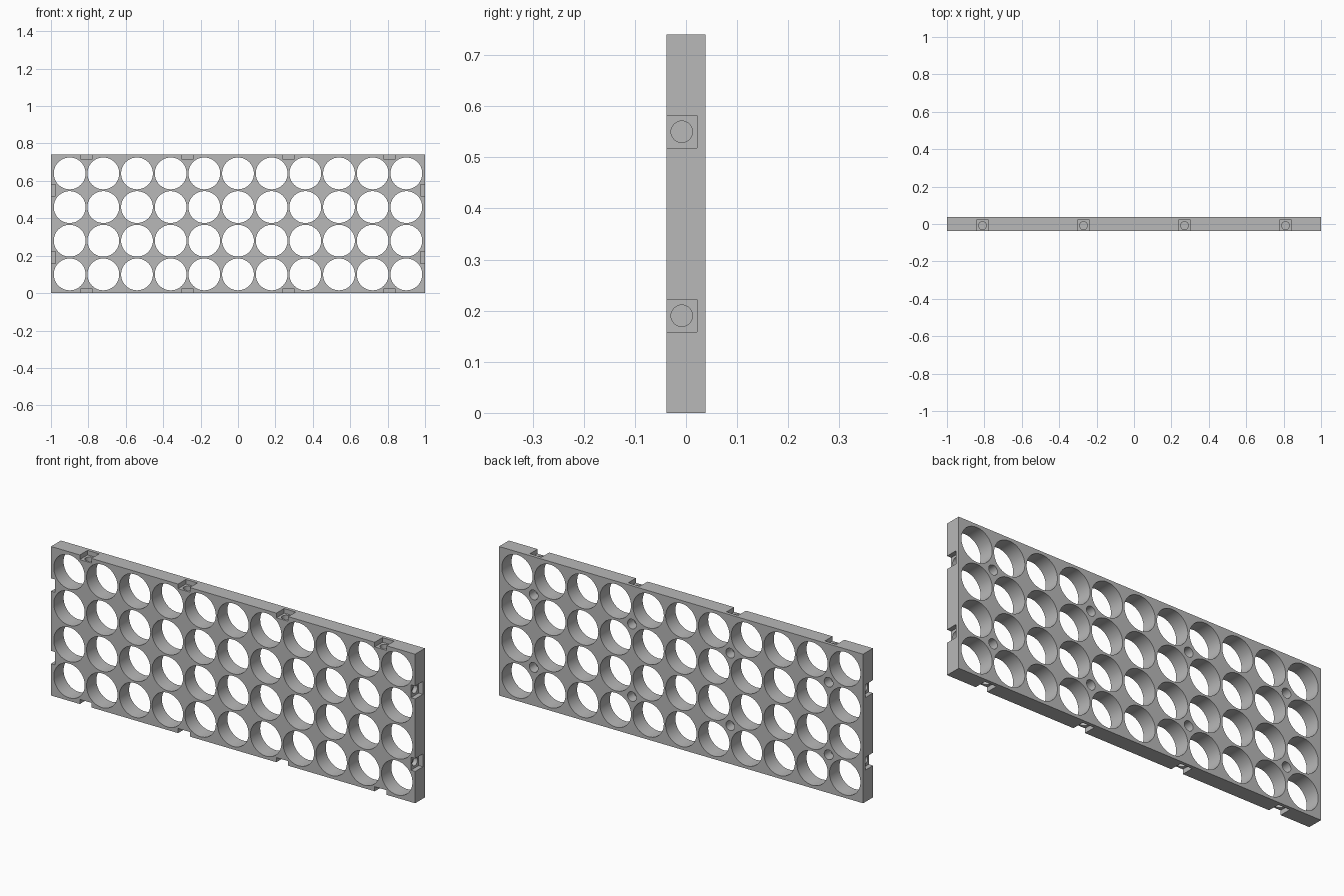
import bpy
import math

cube = bpy.data.objects.get("Cube")
if cube:
    bpy.data.objects.remove(cube, do_unlink=True)

W, T, H = 2.0, 0.077, 0.74       # width, thickness, height
PITCH, HOLE_R = 0.18, 0.085      # round openings
NOTCH_W, NOTCH_D, NOTCH_BACK = 0.064, 0.023, 0.022
PIN_R, PIN_D = 0.021, 0.022
COLUMNS = (-0.81, -0.27, 0.27, 0.81)
ROWS = (0.19, 0.55)

grey = bpy.data.materials.new("Grey plastic")
grey.use_nodes = True
colour = (0.48, 0.48, 0.48, 1)
grey.diffuse_color = colour
grey.node_tree.nodes["Principled BSDF"].inputs["Base Color"].default_value = colour


def box(name, centre, size):
    bpy.ops.mesh.primitive_cube_add(size=1, location=centre)
    ob = bpy.context.object
    ob.name = name
    ob.scale = size
    bpy.ops.object.transform_apply(location=True, rotation=True, scale=True)
    return ob


def rod(centre, radius, length, axis, sides):
    turn = {"x": (0, math.pi / 2, 0), "y": (math.pi / 2, 0, 0), "z": (0, 0, 0)}[axis]
    bpy.ops.mesh.primitive_cylinder_add(vertices=sides, radius=radius, depth=length,
                                        location=centre, rotation=turn)
    return bpy.context.object


def cut(target, cutters):
    bpy.ops.object.select_all(action="DESELECT")
    for c in cutters:
        c.select_set(True)
    bpy.context.view_layer.objects.active = cutters[0]
    bpy.ops.object.join()
    cutter = bpy.context.object
    cutter.hide_render = True
    mod = target.modifiers.new("Cut", "BOOLEAN")
    mod.operation = "DIFFERENCE"
    mod.solver = "EXACT"
    mod.object = cutter
    bpy.ops.object.select_all(action="DESELECT")
    target.select_set(True)
    bpy.context.view_layer.objects.active = target
    bpy.ops.object.modifier_apply(modifier=mod.name)
    bpy.data.objects.remove(cutter, do_unlink=True)


# Plate
panel = box("perforated_panel", (0, 0, H / 2), (W, T, H))
panel.data.materials.append(grey)

# Grid of round openings
cut(panel, [rod((PITCH * (i - 5), 0, 0.1 + PITCH * j), HOLE_R, 0.2, "y", 64)
            for i in range(11) for j in range(4)])

# Edge notches, open to the front, each with a round socket in its floor
notch_front = -T / 2 - 0.05
notch_y = (notch_front + NOTCH_BACK) / 2
notch_len = NOTCH_BACK - notch_front
pin_y = (NOTCH_BACK - T / 2) / 2
notches, sockets = [], []
for side in (-1, 1):
    for z in ROWS:
        notches.append(box("notch", (side * W / 2, notch_y, z),
                           (2 * NOTCH_D, notch_len, NOTCH_W)))
        sockets.append(rod((side * (W / 2 - NOTCH_D), pin_y, z), PIN_R, 2 * PIN_D, "x", 32))
    for x in COLUMNS:
        edge = H / 2 + side * H / 2
        notches.append(box("notch", (x, notch_y, edge),
                           (NOTCH_W, notch_len, 2 * NOTCH_D)))
        sockets.append(rod((x, pin_y, edge - side * NOTCH_D), PIN_R, 2 * PIN_D, "z", 32))

# Blind screw holes in the back
for x in COLUMNS:
    for z in ROWS:
        sockets.append(rod((x, T / 2, z), 0.024, 0.1, "y", 32))

cut(panel, notches)
cut(panel, sockets)

bpy.ops.object.shade_smooth_by_angle(angle=math.radians(30))
